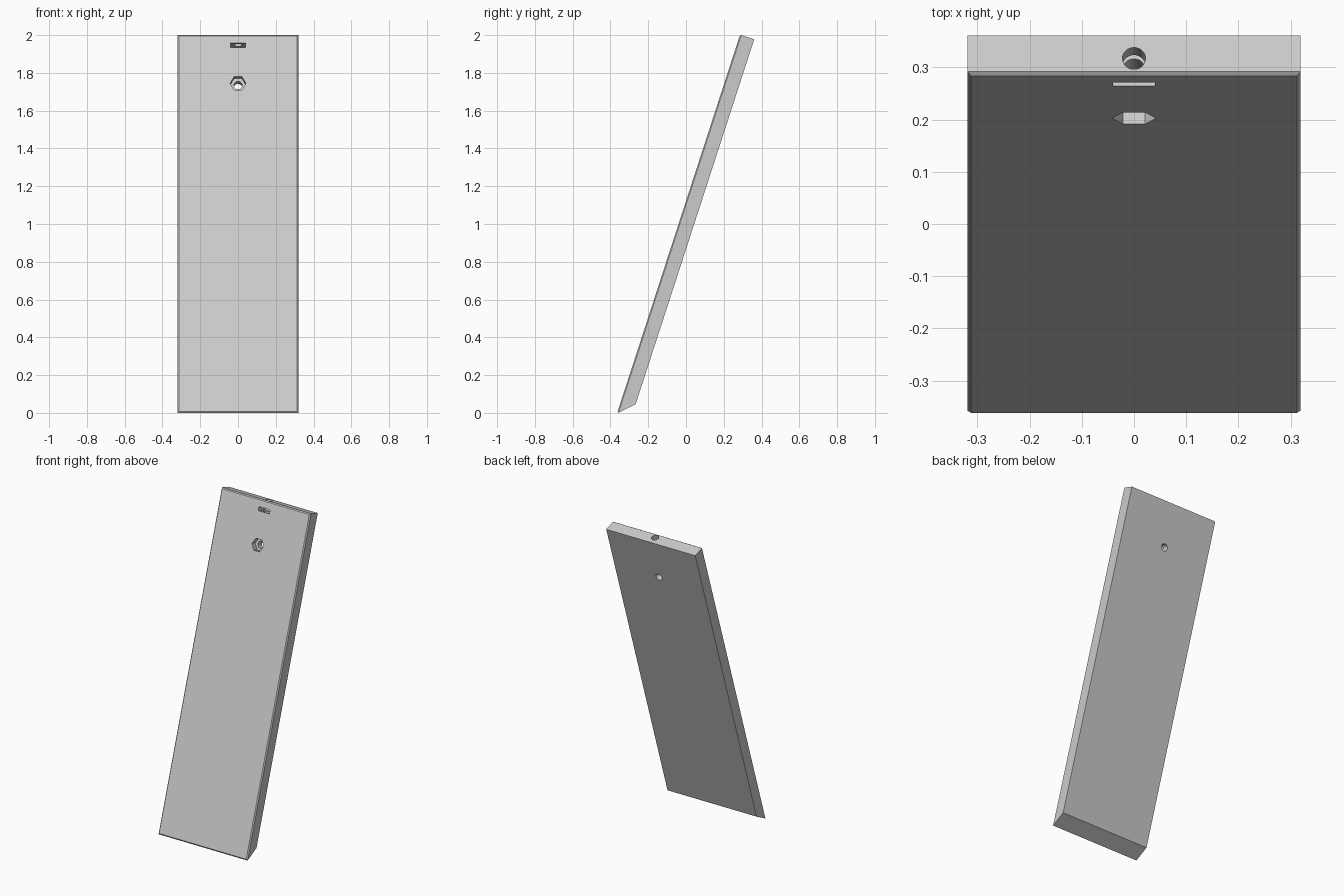
import bpy
import bmesh
from math import radians
from mathutils import Matrix

if "Cube" in bpy.data.objects:
    bpy.data.objects.remove(bpy.data.objects["Cube"], do_unlink=True)

HALF, LENGTH, THICK, BEVEL = 0.319, 2.103, 0.079, 0.0065
LEAN = Matrix.Translation((0, 0.286, 2.002)) @ Matrix.Rotation(radians(-18), 4, "X")

grey = bpy.data.materials.new("plain grey")
grey.use_nodes = True
grey.diffuse_color = (0.6, 0.6, 0.6, 1)
grey.node_tree.nodes["Principled BSDF"].inputs["Base Color"].default_value = (0.6, 0.6, 0.6, 1)


def finish(name, bm):
    """Turn a bmesh in panel space (y = depth, z = along) into a leaning object."""
    bmesh.ops.recalc_face_normals(bm, faces=bm.faces)
    bm.transform(LEAN)
    mesh = bpy.data.meshes.new(name)
    bm.to_mesh(mesh)
    bm.free()
    mesh.materials.append(grey)
    ob = bpy.data.objects.new(name, mesh)
    bpy.context.collection.objects.link(ob)
    return ob


def prism(name, sides, radius, depth, centre, along_depth):
    bm = bmesh.new()
    turn = Matrix.Rotation(radians(90), 4, "X") if along_depth else Matrix()
    bmesh.ops.create_cone(bm, cap_ends=True, segments=sides, radius1=radius, radius2=radius,
                          depth=depth, matrix=Matrix.Translation(centre) @ turn)
    # put a hexagon's corners on the left and right
    if sides == 6:
        bmesh.ops.rotate(bm, verts=bm.verts, cent=centre,
                         matrix=Matrix.Rotation(radians(30), 3, "Y"))
    return finish(name, bm)


def box(name, size, centre):
    bm = bmesh.new()
    bmesh.ops.create_cube(bm, size=1, matrix=Matrix.Translation(centre) @ Matrix.Diagonal((*size, 1)))
    return finish(name, bm)


# Panel: bevelled front rim, mitred foot
bm = bmesh.new()
rings = []
for depth, inset, foot in ((0, BEVEL, LENGTH - BEVEL), (BEVEL, 0, LENGTH),
                           (THICK, 0, LENGTH - THICK + BEVEL)):
    w = HALF - inset
    rings.append([bm.verts.new((x, depth, z)) for x, z in
                  ((-w, -foot), (w, -foot), (w, -inset), (-w, -inset))])
for a, b in zip(rings, rings[1:]):
    for i in range(4):
        j = (i + 1) % 4
        bm.faces.new((a[i], a[j], b[j], b[i]))
bm.faces.new(rings[0])
bm.faces.new(rings[-1])
panel = finish("leaning_panel", bm)

# Cutters: nut slot, top bore, hexagonal pocket, through hole
HEX_Z, BORE_Y = -0.27, 0.033
cutters = [
    box("slot_cutter", (0.08, 0.14, 0.024), (0, 0, -0.059)),
    prism("top_bore_cutter", 32, 0.022, 0.26, (0, BORE_Y, 0), False),
    prism("hex_pocket_cutter", 6, 0.042, 0.07, (0, 0, HEX_Z), True),
    prism("through_hole_cutter", 32, 0.022, 0.4, (0, 0, HEX_Z), True),
]
# make sure the hexagon points sideways
hexagon = cutters[2].data
if max(v.co.x for v in hexagon.vertices) < 0.04:
    hexagon.transform(LEAN @ Matrix.Translation((0, 0, HEX_Z)) @ Matrix.Rotation(radians(30), 4, "Y")
                      @ Matrix.Translation((0, 0, -HEX_Z)) @ LEAN.inverted())
for cutter in cutters:
    cut = panel.modifiers.new(cutter.name, "BOOLEAN")
    cut.operation = "DIFFERENCE"
    cut.solver = "EXACT"
    cut.object = cutter

# Bake the cuts and drop the cutters
bpy.context.view_layer.update()
baked = bpy.data.meshes.new_from_object(panel.evaluated_get(bpy.context.evaluated_depsgraph_get()))
panel.modifiers.clear()
panel.data = baked
for cutter in cutters:
    bpy.data.objects.remove(cutter, do_unlink=True)

bpy.ops.object.select_all(action="DESELECT")
panel.select_set(True)
bpy.context.view_layer.objects.active = panel
bpy.ops.object.shade_smooth_by_angle(angle=radians(25))
